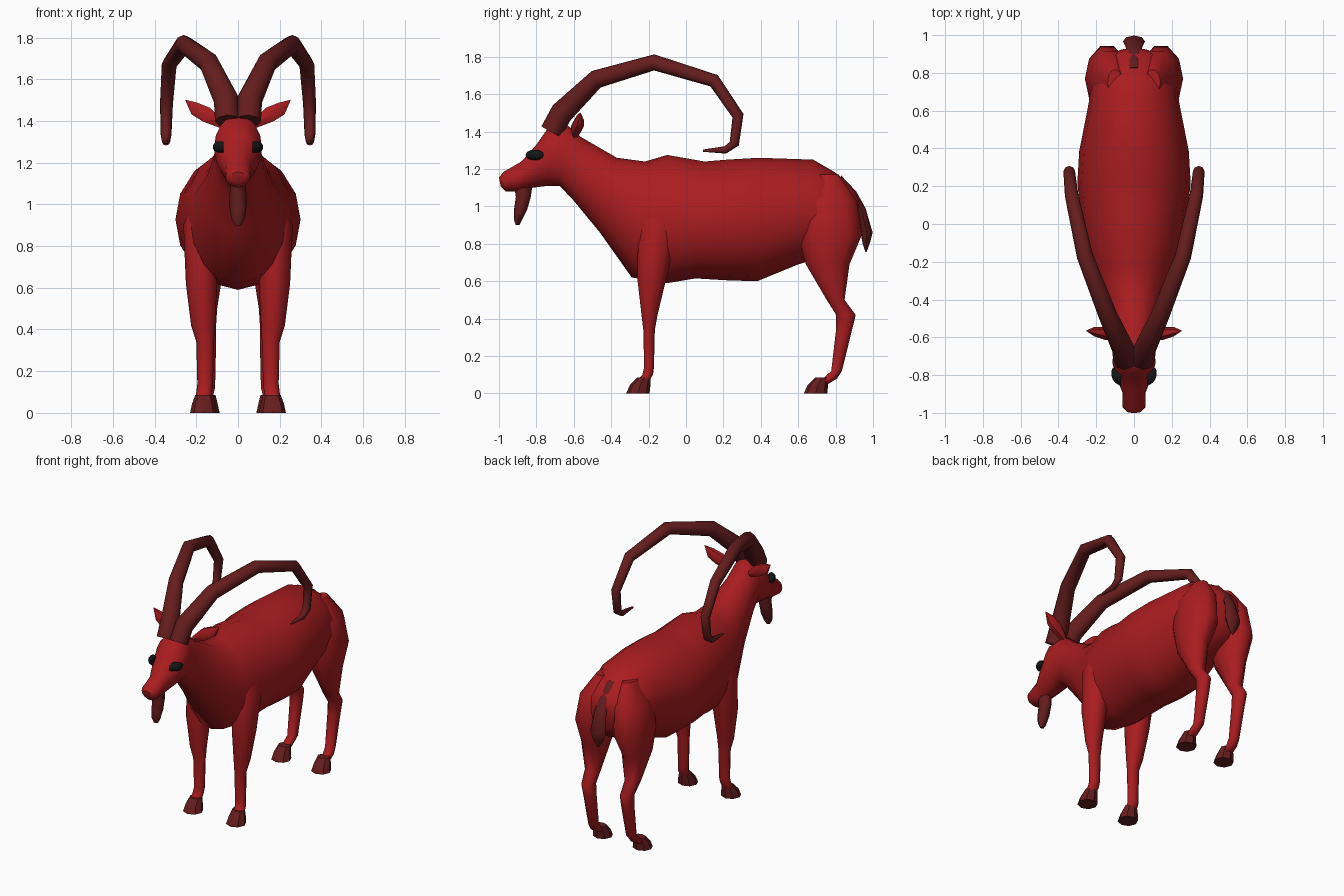
import bpy, bmesh, math
from mathutils import Vector as V


def material(name, rgb):
    m = bpy.data.materials.new(name)
    m.diffuse_color = (*rgb, 1)
    return m


COAT = material("coat", (0.40, 0.012, 0.014))
DARK = material("horn", (0.13, 0.012, 0.012))
BLACK = material("eye", (0.008, 0.008, 0.008))


def loft(name, sections, mat, sides=12, mirror=False, angle=50):
    """Skin elliptical sections given as (centre, half axis u, half axis v)."""
    bm = bmesh.new()
    rings = []
    for c, u, v in sections:
        rings.append([bm.verts.new(c + u * math.cos(a) + v * math.sin(a))
                      for a in (2 * math.pi * i / sides for i in range(sides))])
    for r, s in zip(rings, rings[1:]):
        for i in range(sides):
            j = (i + 1) % sides
            bm.faces.new((r[i], r[j], s[j], s[i]))
    bm.faces.new(rings[0][::-1])
    bm.faces.new(rings[-1])
    bmesh.ops.recalc_face_normals(bm, faces=bm.faces)
    me = bpy.data.meshes.new(name)
    bm.to_mesh(me)
    bm.free()
    me.materials.append(mat)
    ob = bpy.data.objects.new(name, me)
    bpy.context.collection.objects.link(ob)
    bpy.ops.object.select_all(action='DESELECT')
    ob.select_set(True)
    bpy.context.view_layer.objects.active = ob
    bpy.ops.object.shade_smooth_by_angle(angle=math.radians(angle))
    if mirror:
        ob.modifiers.new("Mirror", 'MIRROR')
    return ob


def spine(rows):
    """Rows: top y, top z, bottom y, bottom z, half width."""
    out = []
    for ty, tz, by, bz, w in rows:
        t, b = V((0, ty, tz)), V((0, by, bz))
        out.append(((t + b) / 2, V((w, 0, 0)), (t - b) / 2))
    return out


def column(rows):
    """Rows: z, y min, y max, x min, x max."""
    return [(V(((c + d) / 2, (a + b) / 2, z)), V(((d - c) / 2, 0, 0)),
             V((0, (b - a) / 2, 0))) for z, a, b, c, d in rows]


def tube(rows):
    """Rows: x, y, z, radius; sections stay square to the path."""
    p = [V(r[:3]) for r in rows]
    out = []
    for i, r in enumerate(rows):
        t = (p[min(i + 1, len(p) - 1)] - p[max(i - 1, 0)]).normalized()
        u = (V((1, 0, 0)) - t * t.x).normalized()
        out.append((p[i], u * r[3], t.cross(u) * r[3]))
    return out


# Head, neck and trunk in one skin
loft("body", spine([
    (-1.0, 1.155, -.99, 1.105, .035), (-.975, 1.185, -.965, 1.08, .06),
    (-.88, 1.24, -.90, 1.08, .062), (-.80, 1.33, -.82, 1.10, .095),
    (-.73, 1.43, -.74, 1.11, .115), (-.64, 1.44, -.675, 1.11, .105),
    (-.56, 1.37, -.60, 1.03, .115), (-.37, 1.26, -.46, .86, .16),
    (-.22, 1.24, -.29, .62, .225), (-.10, 1.275, -.10, .59, .26),
    (.10, 1.24, .05, .615, .285), (.22, 1.25, .22, .605, .30),
    (.39, 1.26, .38, .60, .29), (.68, 1.25, .60, .69, .24),
    (.80, 1.18, .76, .74, .22), (.90, 1.09, .86, .79, .16),
    (.93, 1.03, .90, .86, .08)]), COAT, 16)

# Legs
loft("front_leg", column([
    (1.06, -.20, -.06, .12, .21), (.90, -.26, -.04, .09, .262),
    (.62, -.265, -.10, .10, .25), (.42, -.24, -.15, .11, .225),
    (.34, -.23, -.165, .115, .20), (.14, -.225, -.17, .12, .195),
    (.10, -.235, -.175, .125, .20), (.06, -.27, -.20, .125, .205)]),
    COAT, 10, True)
loft("hind_leg", column([
    (1.17, .68, .82, .06, .14), (1.03, .60, .92, .02, .235),
    (.85, .59, .95, .025, .26), (.69, .635, .88, .07, .24),
    (.50, .75, .85, .10, .205), (.42, .80, .91, .105, .19),
    (.34, .80, .89, .105, .185), (.12, .775, .835, .11, .18),
    (.08, .73, .81, .12, .185), (.05, .70, .76, .12, .185)]),
    COAT, 10, True)

# Hooves
for name, y in (("front_hoof", 0), ("hind_hoof", .95)):
    x = 0 if y == 0 else -.012
    loft(name, column([
        (.085, -.26 + y, -.19 + y, .12 + x, .205 + x),
        (.045, -.30 + y, -.19 + y, .11 + x, .22 + x),
        (0, -.32 + y, -.195 + y, .10 + x, .23 + x)]), DARK, 8, True, 35)

# Swept horns
loft("horn", tube([
    (.05, -.72, 1.40, .06), (.055, -.665, 1.50, .062), (.14, -.48, 1.68, .05),
    (.26, -.17, 1.77, .043), (.33, .15, 1.672, .036), (.343, .278, 1.485, .031),
    (.345, .258, 1.335, .026), (.345, .21, 1.302, .02), (.345, .09, 1.298, .006)]),
    DARK, 8, True)

# Ears
loft("ear", [(V((.08, -.59, 1.385)), V((0, .02, 0)), V((-.01, 0, .02))),
             (V((.15, -.58, 1.43)), V((0, .035, 0)), V((-.02, 0, .038))),
             (V((.21, -.57, 1.46)), V((0, .025, 0)), V((-.015, 0, .033))),
             (V((.252, -.565, 1.50)), V((0, .002, 0)), V((0, 0, .002)))],
     COAT, 6, True)

# Beard
loft("beard", column([
    (1.12, -.92, -.82, -.035, .035), (1.05, -.91, -.83, -.04, .04),
    (.98, -.92, -.85, -.04, .04), (.93, -.92, -.875, -.032, .032),
    (.90, -.91, -.89, -.015, .015)]), DARK, 8)

# Tail
loft("tail", spine([
    (.83, 1.165, .81, 1.12, .03), (.91, 1.08, .88, 1.05, .035),
    (.96, .99, .92, .97, .045), (.998, .86, .935, .85, .058),
    (.985, .81, .945, .80, .04), (.965, .755, .96, .755, .006)]), DARK, 8)

# Eyes
loft("eye", [(V((x, -.80 + (x - .1) * .6, 1.275)), V((0, .04 * s, 0)), V((0, 0, .027 * s)))
             for x, s in ((.07, 1), (.10, 1), (.113, .75), (.12, .3))],
     BLACK, 10, True)
